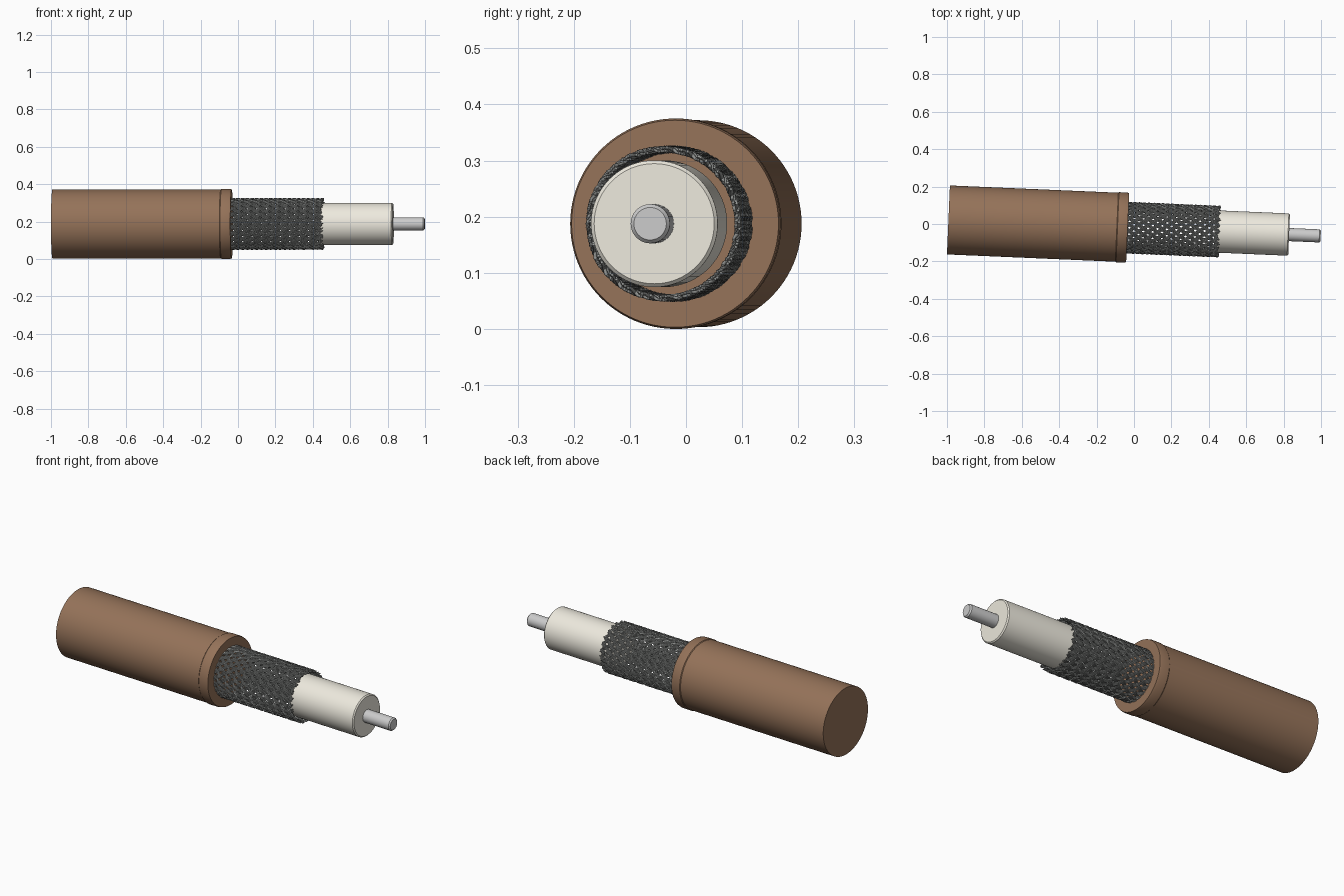
import bpy, bmesh, math, random
from mathutils import Matrix

if "Cube" in bpy.data.objects:
    bpy.data.objects.remove(bpy.data.objects["Cube"])

random.seed(4)
# Cable axis: slightly turned about z, running along +x
AXIS = Matrix.Translation((0, -0.021, 0.1875)) @ Matrix.Rotation(-0.043, 4, 'Z')


def material(name, color):
    m = bpy.data.materials.new(name)
    m.diffuse_color = (*color, 1)
    m.use_nodes = True
    m.node_tree.nodes["Principled BSDF"].inputs["Base Color"].default_value = m.diffuse_color
    return m


def finish(obj, mat):
    obj.data.materials.append(mat)
    obj.matrix_world = AXIS
    bpy.ops.object.select_all(action='DESELECT')
    obj.select_set(True)
    bpy.context.view_layer.objects.active = obj


def lathe(name, profile, mat, sides=96):
    """Revolve (x, radius) points about the x axis and close both ends."""
    bm = bmesh.new()
    rings = []
    for x, r in profile:
        rings.append([bm.verts.new((x, r * math.cos(2 * math.pi * i / sides),
                                    r * math.sin(2 * math.pi * i / sides)))
                      for i in range(sides)])
    for a, b in zip(rings, rings[1:]):
        for i in range(sides):
            j = (i + 1) % sides
            bm.faces.new((a[i], a[j], b[j], b[i]))
    bm.faces.new(rings[0])
    bm.faces.new(rings[-1])
    bmesh.ops.recalc_face_normals(bm, faces=bm.faces)
    me = bpy.data.meshes.new(name)
    bm.to_mesh(me)
    bm.free()
    obj = bpy.data.objects.new(name, me)
    bpy.context.collection.objects.link(obj)
    finish(obj, mat)
    bpy.ops.object.shade_smooth_by_angle(angle=math.radians(35))
    return obj


brown = material("jacket_brown", (0.30, 0.17, 0.10))
cream = material("insulation_cream", (0.85, 0.82, 0.73))
steel = material("braid_grey", (0.30, 0.31, 0.30))
silver = material("pin_silver", (0.62, 0.62, 0.60))

# Outer jacket with a raised lip at the stripped end
lathe("outer_jacket", [(-0.993, 0.1845), (-0.092, 0.1845)], brown)
lathe("jacket_lip", [(-0.092, 0.184), (-0.088, 0.1875), (-0.045, 0.1875),
                     (-0.034, 0.1845), (-0.034, 0.17)], brown)

# Insulation and centre conductor
lathe("insulation", [(0.43, 0.113), (0.824, 0.113), (0.83, 0.107)], cream)
lathe("centre_pin", [(0.80, 0.035), (0.992, 0.035), (0.999, 0.029)], silver, 32)

# Woven shield: two opposing families of helical strands, three wires each
N, R, TWIST, START, END = 24, 0.1325, 5.2, -0.045, 0.455
cu = bpy.data.curves.new("braided_shield", 'CURVE')
cu.dimensions = '3D'
cu.bevel_depth = 0.0034
cu.bevel_resolution = 0
cu.use_fill_caps = True
STEPS = 64
for turn in (1, -1):
    for i in range(N):
        for wire in (-1, 0, 1):
            end = END + random.uniform(-0.008, 0.005)
            sp = cu.splines.new('POLY')
            sp.points.add(STEPS)
            for k, p in enumerate(sp.points):
                x = START + (end - START) * k / STEPS
                t = 2 * math.pi * i / N + turn * TWIST * x + wire * 0.055
                r = R + turn * 0.0035 * math.cos(N * TWIST * x)
                p.co = (x, r * math.cos(t), r * math.sin(t), 1)
braid = bpy.data.objects.new("braided_shield", cu)
bpy.context.collection.objects.link(braid)
finish(braid, steel)
bpy.ops.object.convert(target='MESH')
